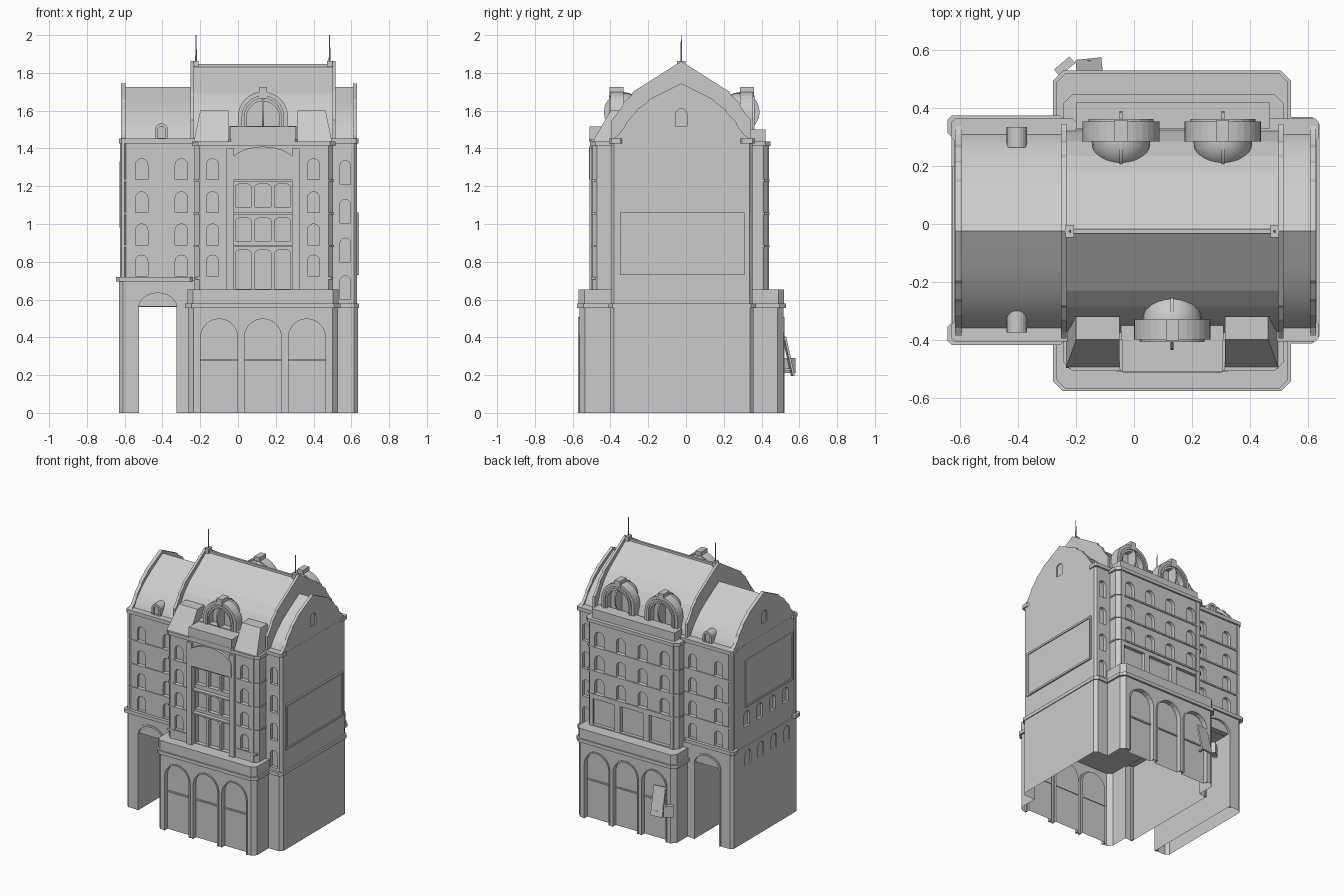
import bpy, bmesh, math
from math import sin, cos, pi
from mathutils import Matrix, Vector

if "Cube" in bpy.data.objects:
    bpy.data.objects.remove(bpy.data.objects["Cube"])

RIDGE = -0.025          # y of the roof ridge
MID = 0.132             # x centre of the tall block


def solid(name, parts):
    """Object made of extruded outlines: (points, axis, start, end)."""
    bm = bmesh.new()
    for pts, axis, a, b in parts:
        place = {'x': lambda p, t: (t, p[0], p[1]),
                 'y': lambda p, t: (p[0], t, p[1]),
                 'z': lambda p, t: (p[0], p[1], t)}[axis]
        lo = [bm.verts.new(place(p, a)) for p in pts]
        hi = [bm.verts.new(place(p, b)) for p in pts]
        bm.faces.new(lo)
        bm.faces.new(hi[::-1])
        n = len(pts)
        for i in range(n):
            bm.faces.new((lo[i], lo[(i + 1) % n], hi[(i + 1) % n], hi[i]))
    bmesh.ops.recalc_face_normals(bm, faces=bm.faces)
    me = bpy.data.meshes.new(name)
    bm.to_mesh(me)
    bm.free()
    ob = bpy.data.objects.new(name, me)
    bpy.context.collection.objects.link(ob)
    return ob


def boolean(ob, parts, op='DIFFERENCE'):
    tool = solid('cutter', parts)
    tool.hide_render = True
    m = ob.modifiers.new('bool', 'BOOLEAN')
    m.operation, m.object, m.solver = op, tool, 'EXACT'
    bpy.context.view_layer.objects.active = ob
    bpy.ops.object.modifier_apply(modifier=m.name)
    bpy.data.objects.remove(tool)


def smooth(ob, angle=35):
    bpy.ops.object.select_all(action='DESELECT')
    ob.select_set(True)
    bpy.context.view_layer.objects.active = ob
    bpy.ops.object.shade_smooth_by_angle(angle=math.radians(angle))


def rect(x0, x1, y0, y1, c=0.0):
    """Rectangle outline, with cut corners if c > 0."""
    if not c:
        return [(x0, y0), (x1, y0), (x1, y1), (x0, y1)]
    return [(x0 + c, y0), (x1 - c, y0), (x1, y0 + c), (x1, y1 - c),
            (x1 - c, y1), (x0 + c, y1), (x0, y1 - c), (x0, y0 + c)]


def box(x0, x1, y0, y1, z0, z1):
    return (rect(x0, x1, y0, y1), 'z', z0, z1)


def arch(cx, z0, w, h, rise=None, n=10):
    r = w / 2
    k = rise or r
    zs = z0 + h - k
    return [(cx - r, z0), (cx + r, z0)] + [
        (cx + r * cos(pi * i / n), zs + k * sin(pi * i / n)) for i in range(n + 1)]


def arch_rim(cx, z0, w, h, t, rise=None):
    """U-shaped band around an arch."""
    k = rise or w / 2
    inner = arch(cx, z0, w, h, k)
    outer = arch(cx, z0, w + 2 * t, h + t, k + t)
    return outer[1:] + outer[:1] + inner[:1] + inner[:0:-1]


def gable(half):
    """Mirror (offset, z) points about the ridge line."""
    return [(RIDGE - d, z) for d, z in half[::-1]] + [(RIDGE + d, z) for d, z in half if d > 0]


# ground floor: projecting block, left passage wing, right wing
base = rect(-0.265, 0.53, -0.565, 0.515, 0.03)
ground = solid('ground_floor', [(base, 'z', 0, 0.56)])
boolean(ground, [(rect(-0.63, -0.2, -0.405, 0.362, 0.02), 'z', 0, 0.70)], 'UNION')
boolean(ground, [(rect(0.3, 0.635, -0.40, 0.358, 0.02), 'z', 0, 0.565)], 'UNION')
SHOP_X = (-0.1, 0.132, 0.365)
boolean(ground, [(arch(x, -0.1, 0.196, 0.598), 'y', a, b)
                 for x in SHOP_X for a, b in ((-0.6, -0.535), (0.485, 0.6))])
boolean(ground, [box(-0.525, -0.325, -0.6, 0.6, -0.1, 0.56)])
boolean(ground, [(arch(-0.425, -0.1, 0.2, 0.735, 0.075), 'y', a, b) for a, b in ((-0.6, -0.36), (0.315, 0.6))])
SIDE_Y = (-0.27, -0.12, 0.03, 0.18)
boolean(ground, [(arch(y, 0.56, 0.065, 0.11), 'x', -0.7, -0.612) for y in SIDE_Y])
bm = bmesh.new()                                   # the underside is open
bm.from_mesh(ground.data)
bmesh.ops.delete(bm, geom=[f for f in bm.faces if all(v.co.z < 1e-4 for v in f.verts)], context='FACES_ONLY')
bm.to_mesh(ground.data)
bm.free()

solid('shop_arch_rims', [(arch_rim(x, 0, 0.196, 0.498, 0.01), 'y', a, b)
                         for x in SHOP_X for a, b in ((-0.571, -0.55), (0.5, 0.521))])
solid('shop_window_bars', [box(x - 0.098, x + 0.098, a, b, 0.275, 0.285)
                           for x in SHOP_X for a, b in ((-0.543, -0.53), (0.48, 0.493))])
solid('passage_arch_rims', [(arch_rim(-0.425, 0, 0.2, 0.635, 0.014, 0.075), 'y', a, b)
                            for a, b in ((-0.411, -0.39), (0.35, 0.368))])

# cornices above the ground floor and the terrace parapet
solid('base_cornice', [(rect(-0.28, 0.543, -0.578, 0.53, 0.035), 'z', 0.555, 0.58)])
solid('right_cornice', [(rect(0.3, 0.641, -0.413, 0.37, 0.025), 'z', 0.555, 0.58)])
solid('terrace_parapet', [(rect(-0.268, 0.532, -0.568, 0.52, 0.03), 'z', 0.58, 0.652)])
solid('left_cornice', [(rect(-0.645, -0.24, a, b, 0.015), 'z', z0, z1)
                       for a, b in ((-0.418, -0.34), (0.30, 0.375)) for z0, z1 in ((0.695, 0.72),)])

# upper walls of the two wings
wings = solid('wing_walls', [(rect(-0.62, 0.63, -0.395, 0.352, 0.015), 'z', 0.562, 1.44)])
ROWS = (0.725, 0.89, 1.06, 1.235)
cuts = [(arch(x, z, 0.065, 0.11), 'y', a, b) for x in (-0.51, -0.30) for z in ROWS
        for a, b in ((-0.5, -0.372), (0.329, 0.5))]
cuts += [(arch(0.568, z, 0.056, 0.125), 'y', a, b) for z in (0.6, 0.8, 1.005, 1.21)
         for a, b in ((-0.5, -0.372), (0.329, 0.5))]
cuts += [(arch(y, 0.84, 0.065, 0.11), 'x', -0.7, -0.602) for y in SIDE_Y]
boolean(wings, cuts)

# tall central block with a recessed bay in front
block = solid('central_block', [(rect(-0.23, 0.503, -0.495, 0.435, 0.025), 'z', 0.6, 1.43)])
boolean(block, [box(-0.02, 0.285, -0.6, -0.472, 0.652, 1.24)])
cuts = [(arch(x, z, 0.065, 0.11), 'y', -0.6, -0.472) for x in (-0.135, 0.40) for z in ROWS]
cuts += [(arch(x, z, 0.085, h, 0.02), 'y', -0.6, -0.44)
         for x in (0.028, 0.132, 0.236) for z, h in ((0.655, 0.21), (0.91, 0.125), (1.09, 0.125))]
cuts += [(arch(x, z, 0.075, 0.115), 'y', 0.41, 0.6)
         for x in (-0.13, 0.05, 0.225, 0.40) for z in ROWS[1:]]
cuts += [box(x - 0.095, x + 0.095, 0.41, 0.6, 0.66, 0.85) for x in (-0.1, 0.135, 0.37)]
boolean(block, cuts)

# string courses, top cornices, corner pilasters and bay columns
solid('block_bands', [(rect(-0.236, 0.509, -0.502, 0.442, 0.027), 'z', z - 0.011, z)
                      for z in ROWS[1:]] +
      [box(-0.225, -0.045, -0.502, -0.48, 0.705, 0.72), box(0.31, 0.498, -0.502, -0.48, 0.705, 0.72)])
solid('wing_bands', [box(-0.61, -0.2, a, b, z - 0.011, z)
                     for z in ROWS[1:] for a, b in ((-0.402, -0.38), (0.34, 0.359))])
solid('block_cornice', [(rect(-0.243, 0.516, -0.508, 0.448, 0.03), 'z', 1.412, 1.436)])
solid('wing_cornice', [(rect(x0, x1, a, b, 0.012), 'z', 1.425, 1.452)
                       for x0, x1 in ((-0.63, -0.2), (0.4, 0.638))
                       for a, b in ((-0.407, -0.335), (0.285, 0.365))])
solid('wing_pilasters', [(rect(-0.626, -0.59, a, b, 0.01), 'z', 0.72, 1.425)
                         for a, b in ((-0.401, -0.365), (0.322, 0.358))])
solid('block_pilasters', [box(x - 0.014, x + 0.014, a, b, 0.652, 1.412)
                          for x in (-0.19, 0.464) for a, b in ((-0.5, -0.485), (0.425, 0.44))])
solid('bay_columns', [box(x - 0.02, x + 0.02, -0.51, -0.48, 0.652, 1.40) for x in (-0.04, 0.305)])
solid('bay_hood', [(arch(MID, 1.235, 0.345, 0.175, 0.09), 'y', -0.514, -0.47)])
solid('front_balcony', [(rect(-0.05, 0.315, -0.514, -0.39, 0.012), 'z', 1.436, 1.45),
                        box(-0.045, 0.31, -0.40, -0.33, 1.44, 1.52),
                        box(-0.042, 0.307, -0.512, -0.40, 1.45, 1.515)])
solid('rear_parapet', [box(-0.2, 0.47, 0.33, 0.42, 1.43, 1.50)])

# roofs and raised gable walls
wing_half = [(0, 1.725), (0.12, 1.655), (0.19, 1.61), (0.25, 1.56), (0.30, 1.505), (0.335, 1.45), (0.34, 1.43)]
smooth(solid('wing_roof', [(gable(wing_half), 'x', -0.605, 0.62)]), 20)
wing_gable = [(0, 1.745), (0.17, 1.66), (0.18, 1.645), (0.235, 1.605), (0.245, 1.585),
              (0.29, 1.54), (0.30, 1.515), (0.335, 1.47), (0.365, 1.45), (0.365, 1.43)]
gables = solid('wing_gables', [(gable(wing_gable), 'x', a, b) for a, b in ((-0.619, -0.594), (0.608, 0.629))])
boolean(gables, [(arch(RIDGE, 1.52, 0.06, 0.09), 'x', a, b) for a, b in ((-0.7, -0.61), (0.618, 0.7))])
block_half = [(0, 1.838), (0.205, 1.692), (0.26, 1.635), (0.31, 1.56), (0.34, 1.48), (0.355, 1.42)]
solid('block_roof', [(gable(block_half), 'x', -0.24, 0.505),
                     (rect(RIDGE - 0.008, RIDGE + 0.008, 1.82, 1.848), 'x', -0.24, 0.505)])
block_gable = [(0, 1.862), (0.255, 1.70), (0.265, 1.68), (0.305, 1.645), (0.315, 1.62),
               (0.35, 1.57), (0.37, 1.55), (0.37, 1.43)]
solid('block_gables', [(gable(block_gable), 'x', a, b) for a, b in ((-0.252, -0.234), (0.499, 0.517))])

# mansard pavilions on the front corners
for side, name in ((-1, 'left'), (1, 'right')):
    ob = solid(name + '_pavilion', [box(0.182, 0.367, -0.497, -0.32, 1.43, 1.60)])
    for v in ob.data.vertices:
        if v.co.z > 1.5:
            v.co.x = min(v.co.x, 0.332)
            v.co.y = max(v.co.y, -0.40)
        v.co.x = MID + side * v.co.x
    if side < 0:
        ob.data.flip_normals()


# round-headed dormers with a half dome behind
def dormer(name, cx, yf, s):
    yb = yf - s * 0.07
    front = solid(name + '_front', [(arch(cx, 1.43, 0.265, 0.27, n=16), 'y', yf, yb)])
    boolean(front, [(arch(cx, 1.45, 0.175, 0.2, n=12), 'y', yf + s * 0.05, yf - s * 0.045)])
    solid(name + '_trim', [(arch_rim(cx, 1.45, 0.195, 0.215, 0.015), 'y', yf + s * 0.008, yf - s * 0.02),
                           box(cx - 0.022, cx + 0.022, *sorted((yf + s * 0.004, yb)), 1.67, 1.725)])
    bm = bmesh.new()
    bmesh.ops.create_uvsphere(bm, u_segments=20, v_segments=12, radius=0.102)
    bmesh.ops.delete(bm, geom=[v for v in bm.verts if v.co.y * s > 0.001], context='VERTS')
    bmesh.ops.create_cone(bm, cap_ends=True, segments=20, radius1=0.106, radius2=0.106, depth=0.01,
                          matrix=Matrix.Translation((0, -s * 0.004, 0)) @ Matrix.Rotation(pi / 2, 4, 'Y'))
    me = bpy.data.meshes.new(name + '_dome')
    bm.to_mesh(me)
    bm.free()
    dome = bpy.data.objects.new(name + '_dome', me)
    dome.location = (cx, yb + s * 0.003, 1.592)
    bpy.context.collection.objects.link(dome)
    smooth(dome)


dormer('front_dormer', MID, -0.40, -1)
dormer('rear_dormer_left', -0.045, 0.355, 1)
dormer('rear_dormer_right', 0.307, 0.355, 1)

# small attic windows on the left roof
small = solid('attic_dormers', [(arch(-0.405, 1.44, 0.07, 0.093), 'y', a, b) for a, b in ((-0.375, -0.3), (0.265, 0.335))])
boolean(small, [(arch(-0.405, 1.455, 0.045, 0.06), 'y', a, b) for a, b in ((-0.4, -0.36), (0.32, 0.36))])

# roof spikes
for x in (-0.222, 0.485):
    solid('spike_base', [box(x - 0.014, x + 0.014, RIDGE - 0.022, RIDGE + 0.022, 1.83, 1.864)])
    bpy.ops.mesh.primitive_cone_add(vertices=8, radius1=0.005, radius2=0.002, depth=0.14, location=(x, RIDGE, 1.93))
    bpy.context.object.name = 'roof_spike'


# framed wall panels on both ends
def panel(name, x0, x1, xf, y0, y1, z0, z1, t=0.014):
    solid(name, [(rect(y0, y1, z0, z1), 'x', x0, x1)] +
          [(rect(*r), 'x', x0, xf) for r in ((y0, y0 + t, z0, z1), (y1 - t, y1, z0, z1),
                                             (y0, y1, z0, z0 + t), (y0, y1, z1 - t, z1))])


panel('right_wall_panel', 0.625, 0.634, 0.641, -0.35, 0.31, 0.73, 1.06)
panel('left_wall_panel', -0.615, -0.623, -0.628, -0.35, 0.2, 0.98, 1.33)

# leaning boards by the rear shop front
for name, size, loc, rot in (('tall_board', (0.09, 0.012, 0.21), (-0.155, 0.543, 0.3), (0.22, 0, 0.1)),
                             ('small_board', (0.07, 0.03, 0.08), (-0.24, 0.545, 0.25), (0, 0, 0.7)),
                             ('board_brace', (0.012, 0.07, 0.012), (-0.155, 0.53, 0.23), (0, 0, 0))):
    ob = solid(name, [box(*[s * v / 2 for v in size for s in (-1, 1)])])
    ob.location, ob.rotation_euler = loc, rot
